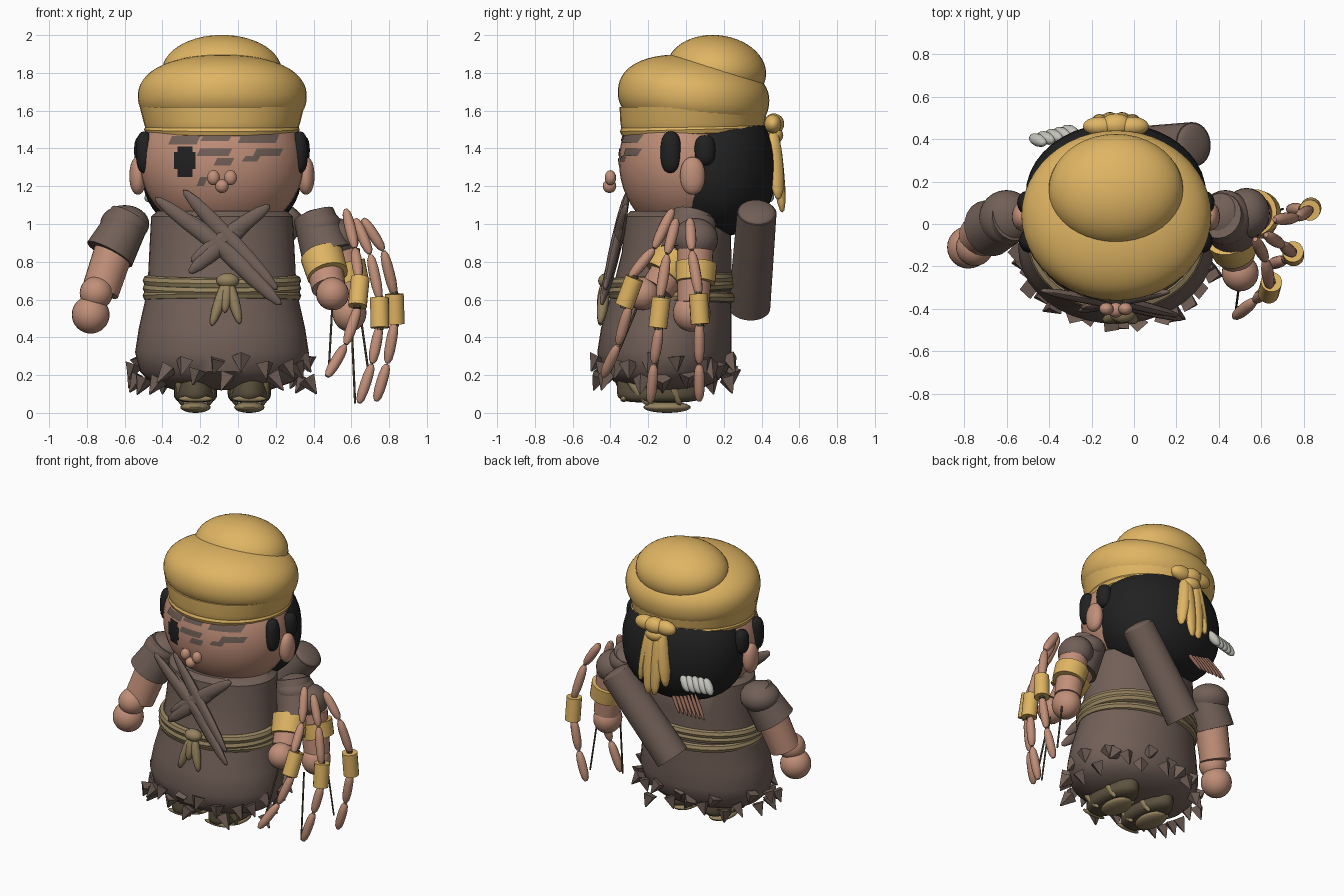
import bpy, bmesh, math, random
from mathutils import Vector, Matrix

random.seed(4)
if "Cube" in bpy.data.objects:
    bpy.data.objects.remove(bpy.data.objects["Cube"])


def material(name, rgb):
    m = bpy.data.materials.new(name)
    m.use_nodes = True
    m.diffuse_color = (*rgb, 1)
    m.node_tree.nodes["Principled BSDF"].inputs["Base Color"].default_value = (*rgb, 1)
    return m


GOLD = material("gold cloth", (0.74, 0.46, 0.125))
SKIN = material("skin", (0.53, 0.275, 0.19))
BROWN = material("brown cloth", (0.165, 0.115, 0.095))
BLACK = material("black hair", (0.015, 0.015, 0.015))
TAN = material("tan rope", (0.30, 0.225, 0.115))
DARK = material("dark boot", (0.11, 0.085, 0.05))
WHITE = material("white shell", (0.55, 0.55, 0.50))
RUST = material("rust sticks", (0.27, 0.13, 0.09))
CX = -0.085  # middle of the body


def finish(name, bm, mat, smooth=True):
    bmesh.ops.recalc_face_normals(bm, faces=bm.faces)
    me = bpy.data.meshes.new(name)
    bm.to_mesh(me)
    bm.free()
    ob = bpy.data.objects.new(name, me)
    bpy.context.collection.objects.link(ob)
    me.materials.append(mat)
    if smooth:
        bpy.ops.object.select_all(action="DESELECT")
        ob.select_set(True)
        bpy.context.view_layer.objects.active = ob
        bpy.ops.object.shade_smooth_by_angle(angle=math.radians(40))


def ball(name, c, r, mat, rot=None, n=2, seg=24):
    """Ellipsoid; n above 2 makes it boxier in side profile."""
    bm = bmesh.new()
    bmesh.ops.create_uvsphere(bm, u_segments=seg, v_segments=max(8, seg * 2 // 3), radius=1)
    for v in bm.verts:
        h = math.hypot(v.co.x, v.co.y)
        v.co *= (h ** n + abs(v.co.z) ** n) ** (-1 / n)
    bm.transform(Matrix.Translation(c) @ (rot or Matrix()) @ Matrix.Diagonal((*r, 1)))
    finish(name, bm, mat)


def aim(p, q):
    d = Vector(q) - Vector(p)
    return (Vector(p) + Vector(q)) / 2, d.length, d.to_track_quat("Z", "Y").to_matrix().to_4x4()


def link(name, p, q, r, mat, flat=1, n=2):
    c, length, rot = aim(p, q)
    ball(name, c, (r, r * flat, length / 2), mat, rot, n, 12)


def tube(name, p, q, r1, r2, mat, seg=20, smooth=True):
    c, length, rot = aim(p, q)
    bm = bmesh.new()
    bmesh.ops.create_cone(bm, cap_ends=True, segments=seg, radius1=r1, radius2=r2, depth=length)
    bm.transform(Matrix.Translation(c) @ rot)
    finish(name, bm, mat, smooth)


def loft(name, rings, mat, seg=40):
    """Stacked ellipses, each given as height, x radius, y radius, y centre."""
    bm = bmesh.new()
    loops = []
    for z, rx, ry, cy in rings:
        loops.append([bm.verts.new((CX + rx * math.cos(a), cy + ry * math.sin(a), z))
                      for a in (math.tau * i / seg for i in range(seg))])
    for a, b in zip(loops, loops[1:]):
        for i in range(seg):
            j = (i + 1) % seg
            bm.faces.new((a[i], a[j], b[j], b[i]))
    bm.faces.new(loops[0])
    bm.faces.new(loops[-1])
    finish(name, bm, mat)


def rope(name, z, rx, ry, cy, r, mat, tilt):
    bm = bmesh.new()
    seg, sides = 40, 8
    grid = []
    for i in range(seg):
        a = math.tau * i / seg
        d = Vector((math.cos(a), math.sin(a), 0))
        c = Vector((CX + rx * d.x, cy + ry * d.y, z + tilt * d.y))
        grid.append([bm.verts.new(c + r * (d * math.cos(t) + Vector((0, 0, math.sin(t)))))
                     for t in (math.tau * k / sides for k in range(sides))])
    for i in range(seg):
        a, b = grid[i], grid[(i + 1) % seg]
        for k in range(sides):
            m = (k + 1) % sides
            bm.faces.new((a[k], a[m], b[m], b[k]))
    finish(name, bm, mat)


# Robe with rounded underside, and belt
loft("robe", [(0.12, 0.25, 0.17, -0.11), (0.165, 0.38, 0.27, -0.11), (0.22, 0.435, 0.335, -0.115),
              (0.32, 0.46, 0.355, -0.115), (0.45, 0.44, 0.345, -0.105), (0.65, 0.395, 0.315, -0.075),
              (0.85, 0.385, 0.29, -0.05), (1.04, 0.375, 0.28, -0.045), (1.07, 0.34, 0.25, -0.04)], BROWN)
for z, tilt in [(0.70, 0.015), (0.66, 0.02), (0.62, -0.01)]:
    rope("belt_rope", z, 0.39, 0.31, -0.075, 0.03, TAN, tilt)
ball("belt_knot", (-0.055, -0.42, 0.70), (0.06, 0.045, 0.04), TAN)
for x, z in [(-0.14, 0.46), (-0.07, 0.53), (0.01, 0.47)]:
    link("belt_tail", (-0.055, -0.42, 0.72), (x, -0.455, z), 0.03, TAN)

# Ragged hem
for i in range(34):
    a = math.tau * (i + random.uniform(-0.3, 0.3)) / 34
    d = Vector((math.cos(a), math.sin(a), 0))
    z = random.uniform(0.17, 0.31)
    k = random.uniform(0.93, 1.04)
    p = Vector((CX + 0.455 * k * d.x, -0.115 + 0.36 * k * d.y, z))
    q = p + d * random.uniform(-0.02, 0.04) + Vector((random.uniform(-0.05, 0.05), 0, -0.08))
    tube("hem_tatter", p, q, 0.05, 0.004, BROWN, 4, False)

# Crossed chest wraps
wraps = [((-0.44, 1.14), (0.12, 0.72)), ((-0.29, 1.18), (0.21, 0.65)), ((-0.27, 1.05), (0.23, 0.57)),
         ((0.17, 1.10), (-0.25, 0.80)), ((0.10, 1.05), (-0.26, 0.74))]
for (x1, z1), (x2, z2) in wraps:
    link("chest_wrap", (x1, -0.31 - 0.15 * (1.15 - z1), z1), (x2, -0.31 - 0.24 * (1.15 - z2), z2),
         0.026, BROWN, 1.7, 2.3)

# Boots, soles and straps
for x in (-0.225, 0.06):
    ball("boot", (x, -0.14, 0.135), (0.115, 0.225, 0.08), DARK, n=5)
    ball("boot_cuff", (x, -0.14, 0.195), (0.12, 0.23, 0.025), BROWN)
    ball("sole", (x, -0.10, 0.03), (0.08, 0.125, 0.03), TAN)
    for s in (-1, 1):
        link("sandal_strap", (x + 0.09 * s, -0.32, 0.20), (x + 0.07 * s, -0.20, 0.04), 0.024, TAN)
        link("sandal_strap", (x + 0.11 * s, -0.10, 0.20), (x + 0.07 * s, -0.03, 0.04), 0.024, TAN)
    link("toe_strap", (x - 0.09, -0.33, 0.075), (x + 0.09, -0.33, 0.075), 0.018, TAN)

# Head, hair, ears and nose
HC, HR = Vector((CX, 0.0, 1.33)), Vector((0.435, 0.355, 0.40))
ball("head", HC, HR, SKIN, seg=40)
ball("back_hair", (CX, 0.14, 1.29), (0.425, 0.335, 0.36), BLACK, n=2.3, seg=40)
for s in (-1, 1):
    ball("ear", (CX + s * 0.445, 0.035, 1.255), (0.045, 0.066, 0.10), SKIN, n=2.2)
    ball("front_sideburn", (CX + s * 0.41, -0.08, 1.38), (0.045, 0.055, 0.11), BLACK, n=2.6)
    ball("rear_sideburn", (CX + s * 0.42, 0.10, 1.39), (0.045, 0.055, 0.08), BLACK, n=2.6)
    ball("nostril", (CX + s * 0.045, -0.40, 1.245), (0.034, 0.03, 0.04), SKIN, seg=16)
ball("nose_tip", (CX, -0.405, 1.20), (0.036, 0.036, 0.036), SKIN, seg=16)


def face_patch(name, x0, x1, z0, z1, mat, slant=0.0):
    """Thin painted patch that hugs the front of the head."""
    bm = bmesh.new()
    bmesh.ops.create_grid(bm, x_segments=6, y_segments=6, size=0.5)
    for v in bm.verts:
        u, w = v.co.x + 0.5, v.co.y + 0.5
        x, z = x0 + (x1 - x0) * u + slant * w, z0 + (z1 - z0) * w
        f = 1 - ((x - HC.x) / HR.x) ** 2 - ((z - HC.z) / HR.z) ** 2
        v.co = (x, HC.y - HR.y * math.sqrt(max(f, 0)) - 0.004, z)
    finish(name, bm, mat)


face_patch("eye", -0.32, -0.24, 1.25, 1.41, BLACK)
face_patch("eye_side", -0.34, -0.225, 1.29, 1.38, BLACK)
for x0, x1, z0, z1 in [(-0.37, -0.22, 1.42, 1.465), (-0.22, -0.05, 1.36, 1.40), (-0.13, -0.04, 1.31, 1.35),
                       (0.0, 0.20, 1.43, 1.475), (0.02, 0.10, 1.33, 1.36), (0.08, 0.22, 1.36, 1.40),
                       (-0.20, -0.05, 1.44, 1.47), (-0.22, -0.18, 1.20, 1.25)]:
    face_patch("face_mark", x0, x1, z0, z1, BROWN, 0.02)

# Turban
lean = Matrix.Rotation(math.radians(-6), 4, "X")
ball("turban", (CX + 0.002, 0.04, 1.675), (0.447, 0.402, 0.217), GOLD, lean, n=2.25, seg=48)
ball("turban_top", (CX, 0.16, 1.81), (0.317, 0.265, 0.19), GOLD, lean, seg=40)
loft("turban_lining", [(1.465, 0.385, 0.36, 0.035), (1.49, 0.40, 0.375, 0.035),
                       (1.54, 0.415, 0.383, 0.035), (1.62, 0.435, 0.392, 0.04)], GOLD)
rope("turban_band", 1.50, 0.382, 0.355, 0.035, 0.03, GOLD, 0.01)

# Turban knot and tails at the back
ball("turban_knot", (CX, 0.465, 1.53), (0.075, 0.055, 0.055), GOLD)
ball("knot_wrap", (CX, 0.47, 1.47), (0.065, 0.045, 0.045), GOLD)
for s in (-1, 1):
    ball("knot_loop", (CX + s * 0.075, 0.46, 1.53), (0.08, 0.045, 0.05), GOLD)
    link("turban_tail", (CX + s * 0.05, 0.46, 1.51), (CX + s * 0.10, 0.49, 1.13), 0.042, GOLD, 0.7, 2.4)
    link("turban_tail", (CX + s * 0.03, 0.47, 1.50), (CX + s * 0.025, 0.51, 1.06), 0.042, GOLD, 0.7, 2.4)

# Shell comb and neck sticks
for i in range(5):
    x = -0.30 - 0.038 * i
    y = 0.44 - 0.010 * i
    link("shell", (x + 0.035, y - 0.02, 1.215), (x - 0.035, y + 0.01, 1.12), 0.03, WHITE)
for i in range(7):
    x = -0.17 - 0.032 * i
    link("neck_stick", (x + 0.05, 0.35, 1.07), (x - 0.06, 0.40, 0.92), 0.012, RUST)

# Rolled bundle on the back
low, high = (-0.13, 0.335, 0.56), (0.28, 0.375, 1.06)
tube("back_roll", low, high, 0.112, 0.105, BROWN, 24)
ball("roll_end", high, (0.10, 0.10, 0.03), BROWN, aim(low, high)[2])

# Right arm
ball("right_shoulder", (-0.60, 0.03, 1.0), (0.13, 0.13, 0.10), BROWN)
tube("right_sleeve", (-0.57, 0.03, 1.04), (-0.68, -0.02, 0.84), 0.11, 0.135, BROWN)
tube("right_forearm", (-0.65, -0.01, 0.88), (-0.73, -0.06, 0.64), 0.105, 0.10, SKIN)
ball("right_wrist", (-0.75, -0.11, 0.635), (0.088, 0.088, 0.088), SKIN)
ball("right_hand", (-0.78, -0.11, 0.52), (0.10, 0.10, 0.10), SKIN)

# Left arm, with a second sleeve layer behind it; each ends in a bracelet and a hand
ball("left_shoulder", (0.43, 0.03, 0.99), (0.12, 0.13, 0.09), BROWN)
tube("left_sleeve", (0.40, 0.04, 1.05), (0.47, -0.01, 0.84), 0.11, 0.135, BROWN)
tube("left_forearm", (0.44, 0.0, 0.88), (0.48, -0.15, 0.66), 0.105, 0.09, SKIN)
tube("left_bracelet", (0.445, -0.05, 0.83), (0.475, -0.12, 0.73), 0.115, 0.11, GOLD)
ball("left_wrist", (0.50, -0.23, 0.63), (0.087, 0.087, 0.087), SKIN)
ball("rear_sleeve", (0.53, 0.05, 0.92), (0.11, 0.12, 0.11), BROWN)
tube("rear_forearm", (0.55, 0.05, 0.86), (0.59, 0.04, 0.58), 0.095, 0.085, SKIN)
tube("rear_bracelet", (0.565, 0.055, 0.79), (0.59, 0.05, 0.69), 0.11, 0.105, GOLD)
ball("left_hand", (0.59, 0.03, 0.53), (0.09, 0.10, 0.10), SKIN)

# Hanging bead chains: top, elbow, gold bead centre, knee, tip
chains = [((0.57, -0.07, 1.08), (0.62, -0.17, 0.87), (0.64, -0.30, 0.64), (0.57, -0.36, 0.36), (0.47, -0.44, 0.19)),
          ((0.62, -0.05, 1.03), (0.70, -0.10, 0.84), (0.75, -0.14, 0.53), (0.71, -0.17, 0.26), (0.64, -0.19, 0.05)),
          ((0.66, 0.02, 1.03), (0.77, 0.03, 0.86), (0.83, 0.07, 0.55), (0.79, 0.07, 0.26), (0.73, 0.07, 0.06))]
for chain in chains:
    top, elbow, bead, knee, tip = map(Vector, chain)
    for p, q in ((top, elbow), (elbow, bead + Vector((0, 0, 0.07))),
                 (bead - Vector((0, 0, 0.07)), knee), (knee, tip)):
        link("chain_link", p, q, 0.029, SKIN, 1, 2.7)
    axis = (elbow - knee).normalized() * 0.08
    tube("chain_bead", bead - axis, bead + axis, 0.05, 0.05, GOLD, 16)
    tube("chain_core", bead - axis * 1.15, bead + axis * 1.15, 0.02, 0.02, DARK, 8)
for p, q in (((0.50, -0.25, 0.58), (0.48, -0.40, 0.22)), ((0.60, -0.12, 0.50), (0.62, -0.18, 0.05)),
             ((0.58, 0.05, 1.0), (0.70, 0.07, 0.15))):
    tube("chain_cord", p, q, 0.006, 0.006, DARK, 6)
